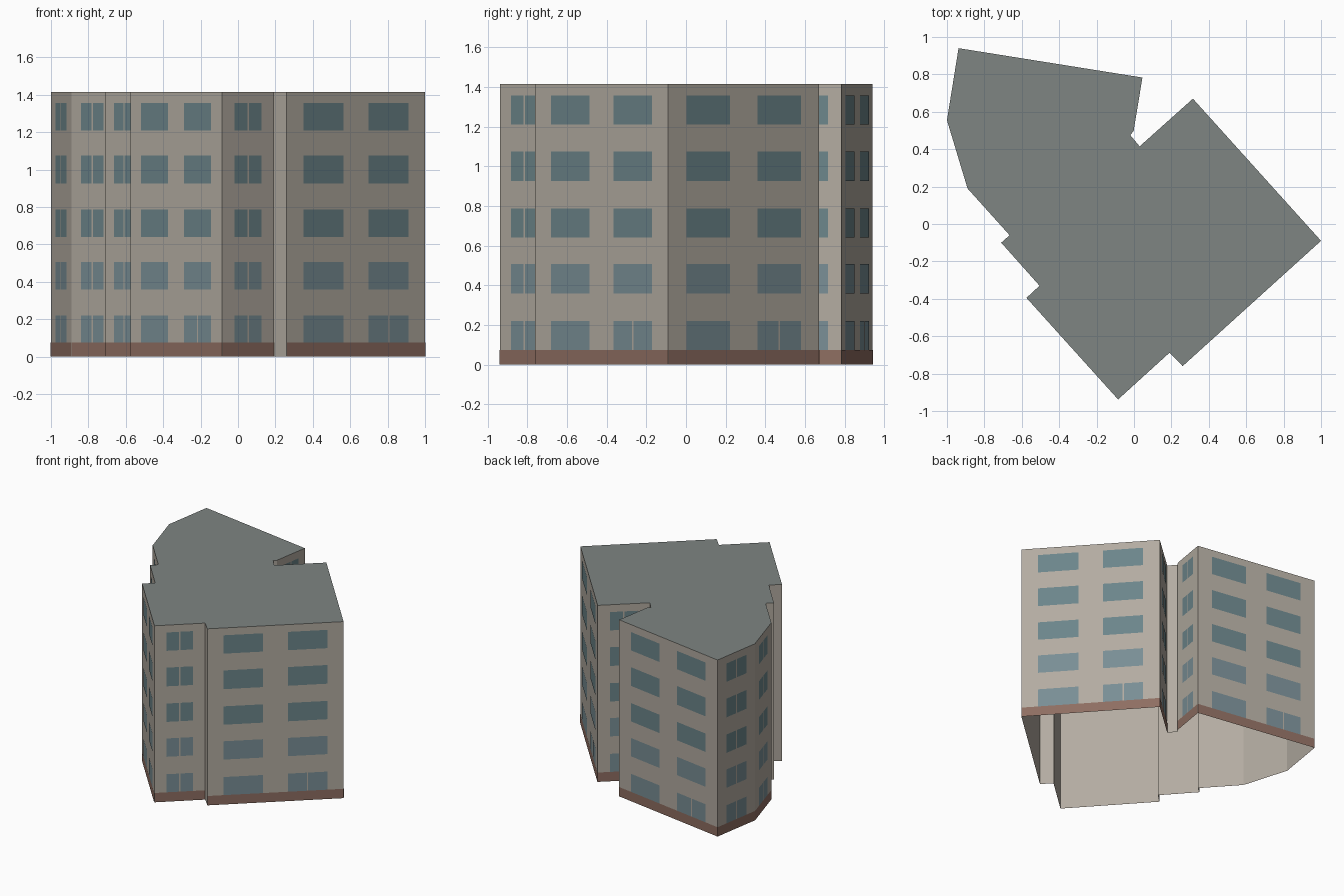
import bpy
from mathutils import Vector

if "Cube" in bpy.data.objects:
    bpy.data.objects.remove(bpy.data.objects["Cube"])

H = 1.415          # building height
BASE = 0.075       # brick plinth height
EPS = 0.002        # panels sit just proud of the walls
FLOORS = [(0.075, 0.22), (0.36, 0.507), (0.64, 0.787), (0.925, 1.075), (1.21, 1.357)]

# footprint, counter-clockwise
PLAN = [(-0.085, -0.938), (0.19, -0.688), (0.26, -0.76), (1.0, -0.09),
        (0.315, 0.67), (0.03, 0.415), (-0.02, 0.475), (-0.002, 0.497),
        (0.045, 0.783), (-0.938, 0.94), (-1.0, 0.555), (-0.89, 0.19),
        (-0.665, -0.06), (-0.71, -0.1), (-0.505, -0.33), (-0.575, -0.395)]


def material(name, rgb):
    m = bpy.data.materials.new(name)
    m.diffuse_color = (*rgb, 1)
    m.use_nodes = True
    m.node_tree.nodes["Principled BSDF"].inputs["Base Color"].default_value = m.diffuse_color
    return m


def make(name, verts, faces, mat):
    me = bpy.data.meshes.new(name)
    me.from_pydata(verts, [], faces)
    me.materials.append(mat)
    ob = bpy.data.objects.new(name, me)
    bpy.context.collection.objects.link(ob)
    return ob


class Panels:
    """Collects upright rectangles into one mesh."""
    def __init__(self):
        self.v, self.f = [], []

    def add(self, a, b, s0, s1, z0, z1, off=EPS):
        d = (b - a).normalized()
        n = Vector((d.y, -d.x)) * off
        p, q = a + d * s0 + n, a + d * s1 + n
        i = len(self.v)
        self.v += [(*p, z0), (*q, z0), (*q, z1), (*p, z1)]
        self.f.append((i, i + 1, i + 2, i + 3))


walls, plinth, glass_low, glass_high = (Panels() for _ in range(4))
pts = [Vector(p) for p in PLAN]

for k, a in enumerate(pts):
    b = pts[(k + 1) % len(pts)]
    length = (b - a).length
    walls.add(a, b, 0, length, 0, H, 0)
    if length < 0.15:          # short returns stay blank
        continue
    plinth.add(a, b, 0, length, 0, BASE)
    wide = length > 0.6
    spans = [(0.12, 0.41), (0.59, 0.88)] if wide else [(0.235, 0.765)]
    for fl, (z0, z1) in enumerate(FLOORS):
        glass = glass_low if fl < 2 else glass_high
        for w, (t0, t1) in enumerate(spans):
            s0, s1 = t0 * length, t1 * length
            # narrow walls and the ground floor's last bay have two panes
            if not wide or (fl == 0 and w == 1):
                mid = (s0 + s1) / 2
                glass.add(a, b, s0, mid - 0.005, z0, z1)
                glass.add(a, b, mid + 0.005, s1, z0, z1)
            else:
                glass.add(a, b, s0, s1, z0, z1)

# walls (open underneath), brick plinth, windows
make("walls", walls.v, walls.f, material("plaster", (0.45, 0.41, 0.355)))
make("plinth", plinth.v, plinth.f, material("brick", (0.27, 0.155, 0.12)))
make("lower_windows", glass_low.v, glass_low.f, material("glass_low", (0.19, 0.27, 0.30)))
make("upper_windows", glass_high.v, glass_high.f, material("glass_high", (0.15, 0.235, 0.255)))

# flat roof
make("roof", [(*p, H) for p in PLAN], [tuple(range(len(PLAN)))],
     material("roofing", (0.21, 0.235, 0.225)))
